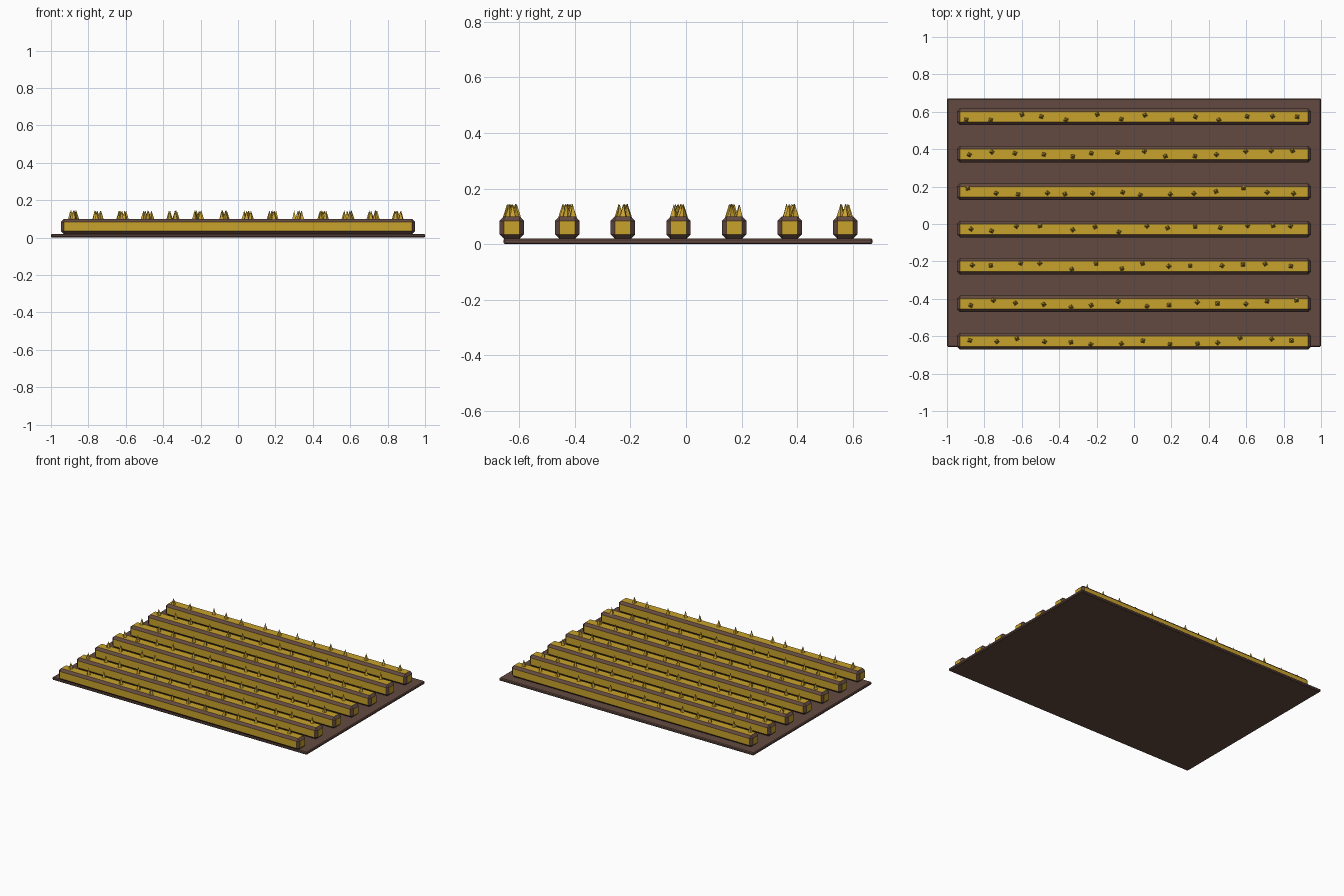
import bpy
import math
import random

if "Cube" in bpy.data.objects:
    bpy.data.objects.remove(bpy.data.objects["Cube"])

random.seed(4)


def material(name, rgb):
    m = bpy.data.materials.new(name)
    m.diffuse_color = (*rgb, 1)
    m.use_nodes = True
    m.node_tree.nodes["Principled BSDF"].inputs["Base Color"].default_value = m.diffuse_color
    return m


soil = material("soil_brown", (0.125, 0.068, 0.053))
gold = material("crop_gold", (0.58, 0.36, 0.025))
straw = material("straw_gold", (0.62, 0.38, 0.035))


def box(name, lo, hi, bevel, mats):
    """Box between two corners with a single-segment chamfer in the last material."""
    size = [b - a for a, b in zip(lo, hi)]
    mid = [(a + b) / 2 for a, b in zip(lo, hi)]
    bpy.ops.mesh.primitive_cube_add(size=1, location=mid)
    ob = bpy.context.object
    ob.name = name
    ob.scale = size
    bpy.ops.object.transform_apply(location=False, rotation=False, scale=True)
    for m in mats:
        ob.data.materials.append(m)
    mod = ob.modifiers.new("chamfer", 'BEVEL')
    mod.width = bevel
    mod.segments = 1
    mod.material = len(mats) - 1
    return ob


# Soil slab
box("soil_base", (-1, -0.657, 0), (1, 0.671, 0.02), 0.005, [soil])

# Seven raised crop rows, each with a line of jittered four-sided stalks
for r in range(7):
    y = 0.573 - 0.2 * r
    box(f"crop_row_{r + 1}", (-0.947, y - 0.044, 0.019), (0.947, y + 0.044, 0.1),
        0.016, [gold, soil])
    for c in range(14):
        x = -0.885 + 0.134 * c + random.uniform(-0.022, 0.022)
        bpy.ops.mesh.primitive_cone_add(
            vertices=4, radius1=0.016, radius2=0, depth=0.05,
            location=(x, y + random.uniform(-0.02, 0.02), 0.12),
            rotation=(0, 0, random.uniform(0, math.pi / 2)))
        stalk = bpy.context.object
        stalk.name = f"stalk_{r + 1}_{c + 1}"
        stalk.data.materials.append(straw)
